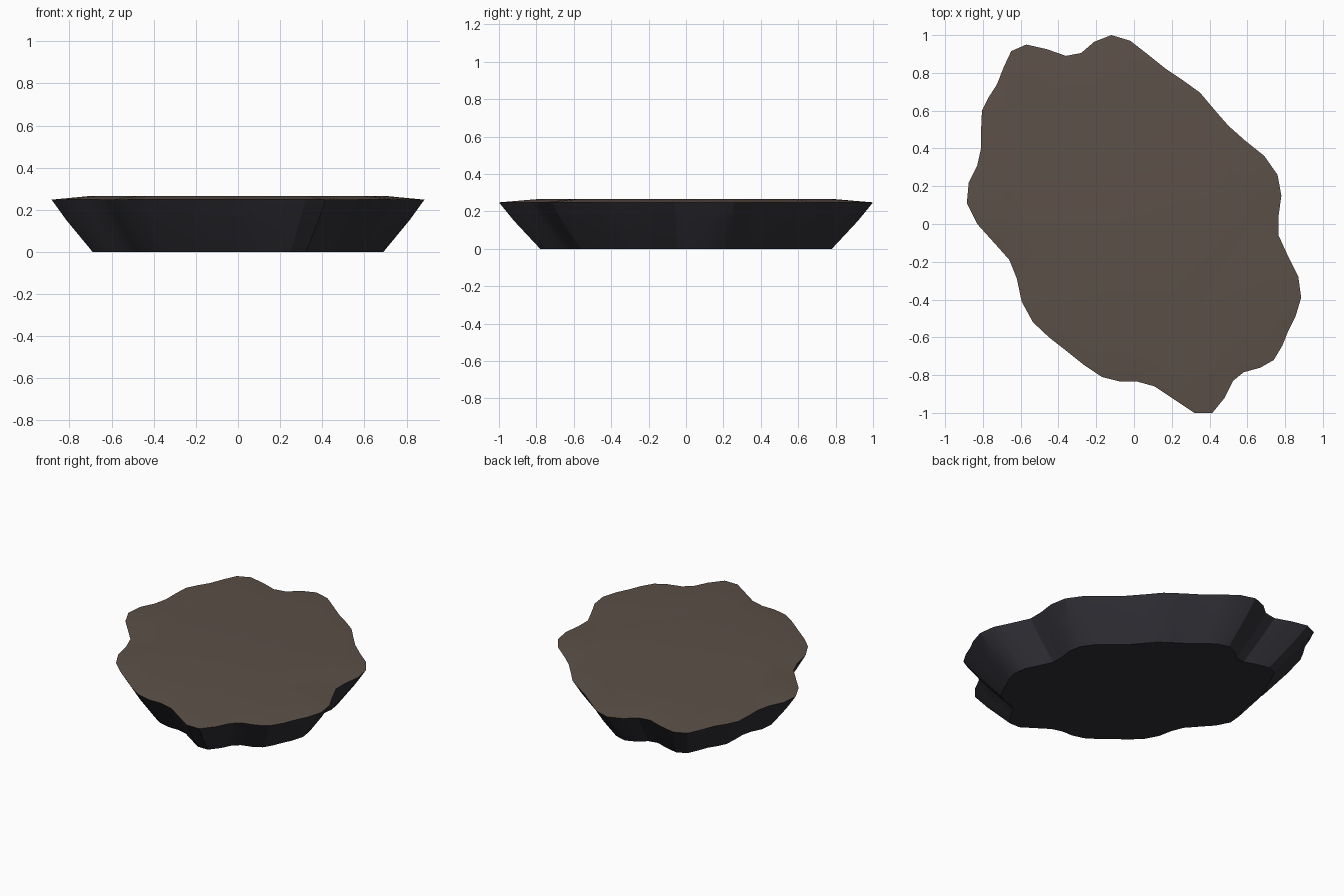
import bpy, bmesh, math

if "Cube" in bpy.data.objects:
    bpy.data.objects.remove(bpy.data.objects["Cube"])

# rim outline seen from above, clockwise from the far edge
RIM = [(-.12, 1), (-.02, .97), (.07, .9), (.17, .82), (.26, .76), (.35, .695),
       (.43, .6), (.5, .52), (.59, .44), (.69, .36), (.76, .26), (.78, .15),
       (.765, .04), (.765, -.06), (.82, -.18), (.87, -.28), (.885, -.39),
       (.855, -.49), (.815, -.57), (.785, -.645), (.74, -.72), (.67, -.76),
       (.58, -.785), (.525, -.83), (.48, -.92), (.415, -1), (.32, -1),
       (.2, -.92), (.11, -.86), (.02, -.835), (-.07, -.835), (-.17, -.81),
       (-.26, -.75), (-.36, -.67), (-.45, -.6), (-.535, -.52), (-.595, -.41),
       (-.62, -.29), (-.66, -.19), (-.74, -.1), (-.83, 0), (-.885, .11),
       (-.875, .22), (-.83, .31), (-.81, .4), (-.81, .49), (-.805, .6),
       (-.77, .67), (-.725, .74), (-.69, .83), (-.65, .915), (-.57, .95),
       (-.46, .925), (-.36, .89), (-.28, .905), (-.21, .965)]
OUTLINE = RIM[::-1]  # counter-clockwise, so faces point outward

# (scale, height) of each ring from the base up to the raised plateau
RINGS = [(.78, 0), (.92, .15), (1, .248), (.8, .265)]
RIM_RING = 2


def material(name, color):
    m = bpy.data.materials.new(name)
    m.diffuse_color = (*color, 1)
    m.use_nodes = True
    m.node_tree.nodes["Principled BSDF"].inputs["Base Color"].default_value = m.diffuse_color
    return m


# rock slab: dark tapering sides, brown earth on top
bm = bmesh.new()
rings = [[bm.verts.new((x * s, y * s, z)) for x, y in OUTLINE] for s, z in RINGS]
n = len(OUTLINE)
for r in range(len(rings) - 1):
    low, high = rings[r], rings[r + 1]
    for i in range(n):
        j = (i + 1) % n
        f = bm.faces.new((low[i], low[j], high[j], high[i]))
        f.material_index = 1 if r >= RIM_RING else 0
bm.faces.new(rings[0][::-1])
bm.faces.new(rings[-1]).material_index = 1

mesh = bpy.data.meshes.new("ground_slab")
bm.to_mesh(mesh)
bm.free()
mesh.materials.append(material("dark_rock", (.03, .029, .037)))
mesh.materials.append(material("brown_earth", (.107, .08, .065)))
slab = bpy.data.objects.new("ground_slab", mesh)
bpy.context.collection.objects.link(slab)

bpy.context.view_layer.objects.active = slab
slab.select_set(True)
bpy.ops.object.shade_smooth_by_angle(angle=math.radians(20))
